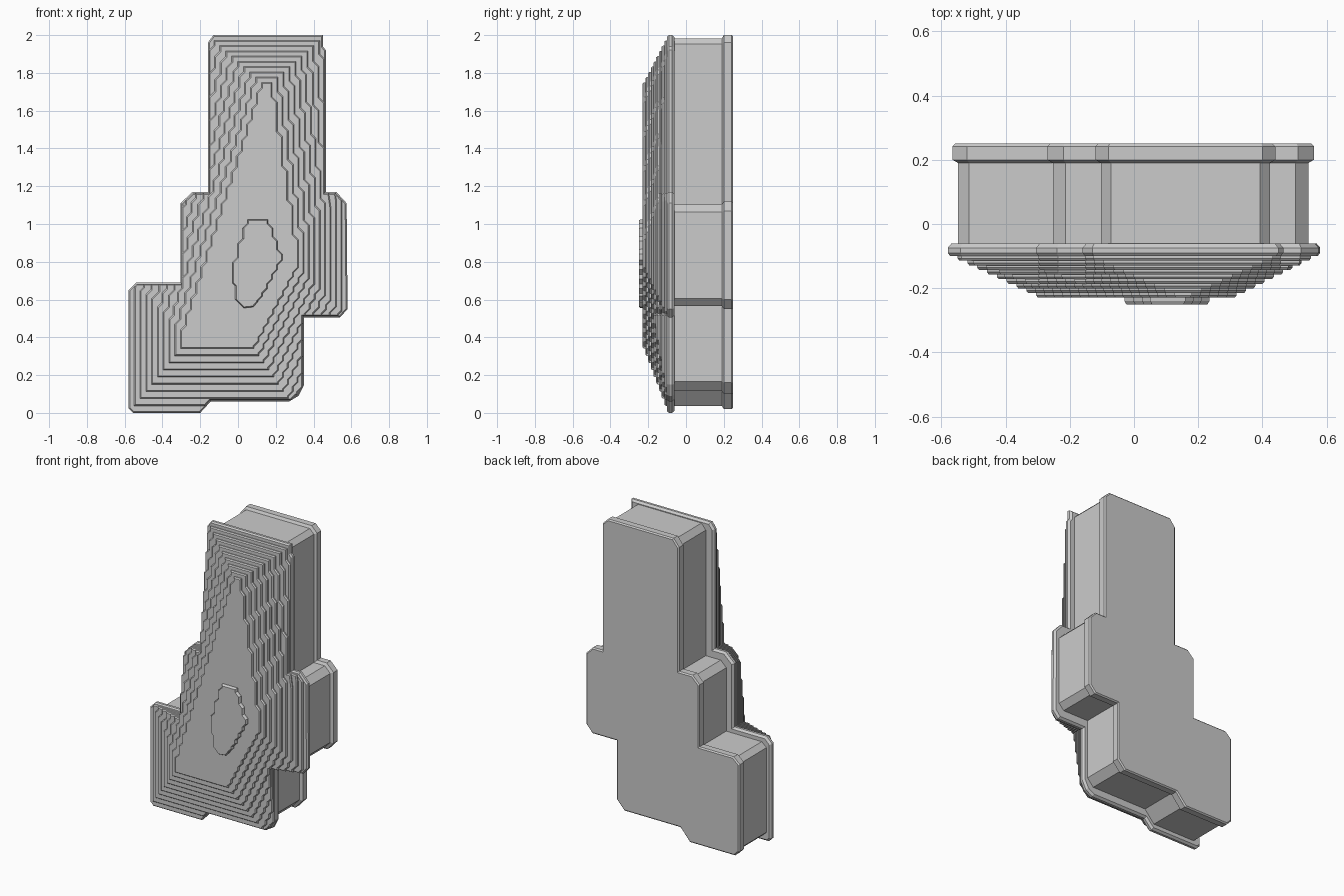
import bpy, bmesh
from mathutils import Vector as V

if "Cube" in bpy.data.objects:
    bpy.data.objects.remove(bpy.data.objects["Cube"])

# Outlines in (x, z), counter-clockwise seen from the front
FRONT = [(-.555, 0), (-.2, 0), (-.145, .06), (.27, .06), (.32, .09), (.35, .15), (.35, .505),
         (.54, .505), (.58, .55), (.575, 1.11), (.52, 1.17), (.465, 1.17), (.465, 1.92),
         (.45, 1.94), (.45, 2), (-.13, 2), (-.16, 1.96), (-.16, 1.17), (-.24, 1.17),
         (-.305, 1.11), (-.305, .69), (-.54, .69), (-.58, .65), (-.58, .025)]
BACK = [(-.53, .02), (-.2, .02), (-.13, .1), (.28, .1), (.335, .16), (.335, .55), (.515, .55),
        (.56, .6), (.56, 1.07), (.51, 1.12), (.44, 1.12), (.44, 1.96), (.4, 2), (-.08, 2),
        (-.12, 1.95), (-.12, 1.13), (-.22, 1.13), (-.27, 1.08), (-.27, .67), (-.52, .67),
        (-.565, .63), (-.565, .055)]
# Pyramid cross-section at its base and at its plateau
BASE = [(-.58, 0), (.32, 0), (.58, .52), (.58, 1.2), (.465, 2), (-.16, 2), (-.58, .69)]
TOP = [(-.305, .34), (.085, .34), (.32, .78), (.32, .84), (.18, 1.75), (.125, 1.75), (-.305, .41)]
CREST = [(-.03, .76), (-.015, .6), (.03, .555), (.08, .56), (.13, .62), (.235, .82),
         (.16, 1.025), (.05, 1.025), (.025, .96)]


def vecs(poly):
    return [V(p) for p in poly]


def clean(poly):
    return [p for i, p in enumerate(poly) if (p - poly[i - 1]).length > .003]


def offset(poly, d):
    """Move every side inward by d."""
    out = []
    for i, p in enumerate(poly):
        a = (p - poly[i - 1]).normalized()
        b = (poly[(i + 1) % len(poly)] - p).normalized()
        n, m = V((-a.y, a.x)), V((-b.y, b.x))
        out.append(p + (n + m) * (d / max(.5, 1 + n.dot(m))))
    return out


def clip(poly, convex):
    """Part of poly that lies inside a convex polygon."""
    for i, a in enumerate(convex):
        e = convex[(i + 1) % len(convex)] - a
        side = lambda p: e.x * (p.y - a.y) - e.y * (p.x - a.x)
        out = []
        for j, q in enumerate(poly):
            p = poly[j - 1]
            sp, sq = side(p), side(q)
            if (sp < 0) != (sq < 0):
                out.append(p.lerp(q, sp / (sp - sq)))
            if sq >= 0:
                out.append(q)
        poly = out
    return clean(poly)


def zigzag(poly, g=.027):
    """Turn slanted sides into stairs of straight runs and 45 degree jogs."""
    out = []
    for i, a in enumerate(poly):
        d = poly[(i + 1) % len(poly)] - a
        low, high = sorted((abs(d.x), abs(d.y)))
        n = round(low / g)
        out.append(a)
        if n < 1 or high < 1.2 * low:
            continue
        s = d / n
        axis = V((s.x, 0)) if abs(s.x) > abs(s.y) else V((0, s.y))
        run = axis * (1 - low / high)
        for k in range(n):
            out += [a + s * k + run / 2, a + s * (k + 1) - run / 2]
    return clean(out)


def loft(name, poly, rings, back_cap=True):
    """Stack (inset, y) rings from back to front and cap them."""
    bm = bmesh.new()
    loops = [[bm.verts.new((p.x, y, p.y)) for p in offset(poly, d)] for d, y in rings]
    n = len(poly)
    for a, b in zip(loops, loops[1:]):
        for i in range(n):
            j = (i + 1) % n
            bm.faces.new((a[i], a[j], b[j], b[i]))
    bm.faces.new(loops[-1])
    if back_cap:
        bm.faces.new(loops[0][::-1])
    me = bpy.data.meshes.new(name)
    bm.to_mesh(me)
    bm.free()
    ob = bpy.data.objects.new(name, me)
    bpy.context.collection.objects.link(ob)
    return ob


front, base, top = vecs(FRONT), vecs(BASE), vecs(TOP)

# Back plate with its rim, and the recessed wall in front of it
loft("back_casing", vecs(BACK),
     [(.008, .25), (0, .242), (0, .2), (.017, .19), (.017, -.063)])
# Thin rim around the front
loft("front_rim", front, [(.012, -.06), (0, -.074), (0, -.09), (.008, -.1)])
# Stepped pyramid, each terrace trimmed to the outline
COUNT, STEP = 9, .0144
for k in range(COUNT):
    t = (k + 1) / COUNT
    section = [a.lerp(b, t) for a, b in zip(base, top)]
    poly = zigzag(clip(offset(front, .007), section))
    y = -.1 - STEP * k
    loft(f"terrace_{k + 1}", poly, [(0, y), (0, y - .007), (.006, y - STEP)], False)
# Small raised crest on the plateau
y = -.1 - STEP * COUNT
loft("crest", zigzag(vecs(CREST)), [(0, y), (0, y - .01), (.006, -.25)], False)
